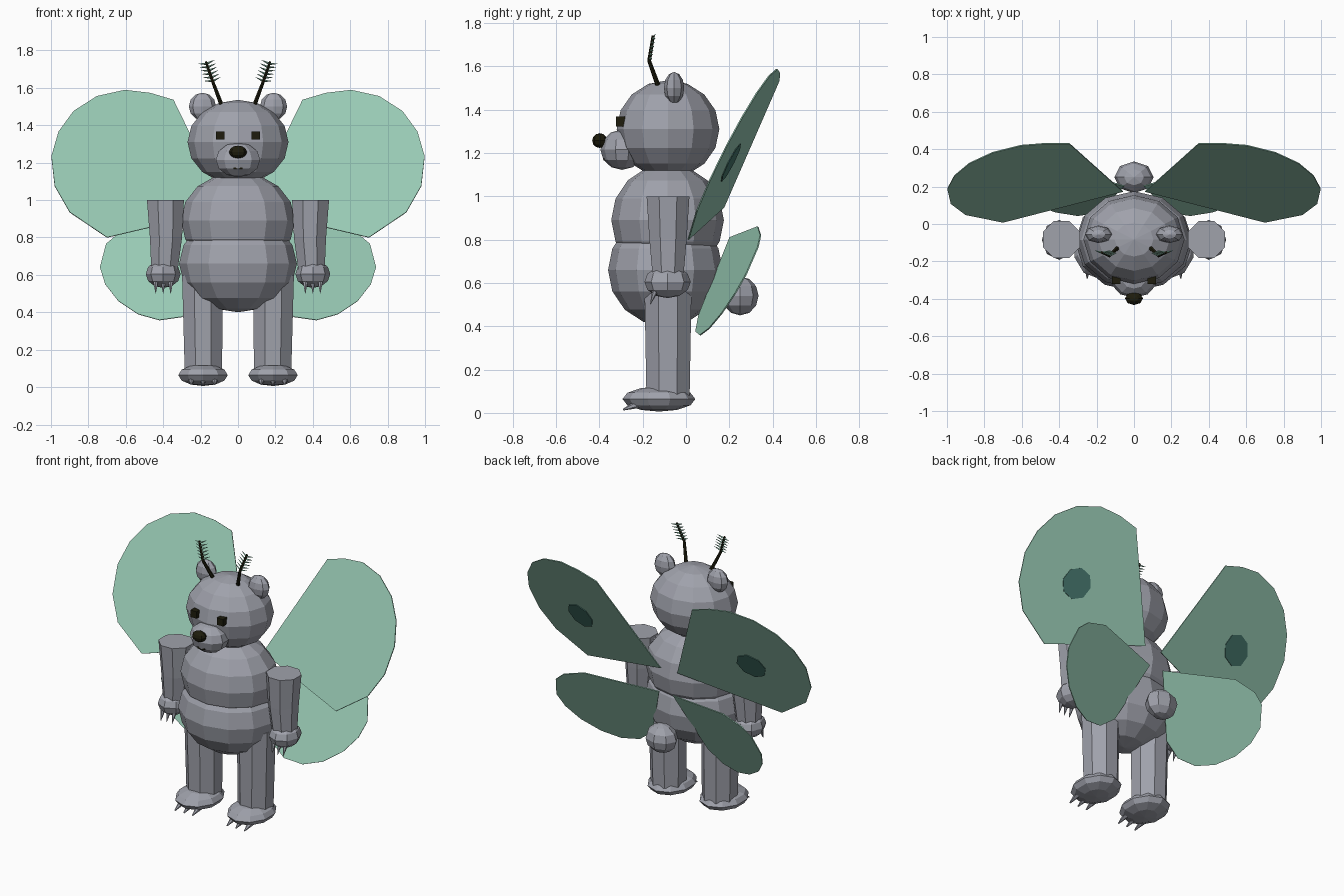
import bpy, bmesh, math
from mathutils import Vector, Matrix

cube = bpy.data.objects.get("Cube")
if cube:
    bpy.data.objects.remove(cube, do_unlink=True)


def material(name, colour):
    m = bpy.data.materials.new(name)
    m.use_nodes = True
    m.diffuse_color = (*colour, 1)
    bsdf = next(n for n in m.node_tree.nodes if n.type == 'BSDF_PRINCIPLED')
    bsdf.inputs["Base Color"].default_value = (*colour, 1)
    return m


FUR = material("grey fur", (0.35, 0.36, 0.41))
MINT = material("mint wing", (0.31, 0.58, 0.45))
TEAL = material("dark teal spot", (0.06, 0.18, 0.15))
BLACK = material("olive black", (0.013, 0.012, 0.004))


def finish(name, bm, mat):
    mesh = bpy.data.meshes.new(name)
    bm.to_mesh(mesh)
    bm.free()
    mesh.materials.append(mat)
    obj = bpy.data.objects.new(name, mesh)
    bpy.context.collection.objects.link(obj)
    return obj


def ellipsoid(name, centre, radii, mat=FUR, sides=12, rings=8):
    bm = bmesh.new()
    bmesh.ops.create_uvsphere(bm, u_segments=sides, v_segments=rings, radius=1,
                              matrix=Matrix.Translation(centre) @ Matrix.Diagonal((*radii, 1)))
    return finish(name, bm, mat)


def box(name, centre, size, mat):
    bm = bmesh.new()
    bmesh.ops.create_cube(bm, size=1, matrix=Matrix.Translation(centre) @ Matrix.Diagonal((*size, 1)))
    return finish(name, bm, mat)


def rod(name, start, end, r1, r2, mat=FUR, sides=6):
    a, b = Vector(start), Vector(end)
    turn = (b - a).to_track_quat('Z', 'Y').to_matrix().to_4x4()
    bm = bmesh.new()
    bmesh.ops.create_cone(bm, cap_ends=True, segments=sides, radius1=r1, radius2=r2,
                          depth=(b - a).length, matrix=Matrix.Translation((a + b) / 2) @ turn)
    return finish(name, bm, mat)


def limb(name, rings, y, sides=8):
    """Faceted limb through rings of (x, z, radius)."""
    bm = bmesh.new()
    loops = []
    for x, z, r in rings:
        angles = [(i + 0.5) * math.tau / sides for i in range(sides)]
        loops.append([bm.verts.new((x + r * math.cos(a), y + r * math.sin(a), z)) for a in angles])
    for low, high in zip(loops, loops[1:]):
        for i in range(sides):
            j = (i + 1) % sides
            bm.faces.new((low[i], low[j], high[j], high[i]))
    bm.faces.new(loops[0][::-1])
    bm.faces.new(loops[-1])
    return finish(name, bm, FUR)


def plate(name, outline, plane, side, mat, thickness, lift=0):
    """Thin panel with an (x, z) outline lying on a sloping plane."""
    a, b, c = plane
    bm = bmesh.new()
    bm.faces.new([bm.verts.new((side * x, a + b * z + c * x + lift, z)) for x, z in outline])
    obj = finish(name, bm, mat)
    mod = obj.modifiers.new("thickness", 'SOLIDIFY')
    mod.thickness = thickness
    mod.offset = 0
    return obj


# Body and head
ellipsoid("belly", (0, -0.095, 0.66), (0.315, 0.265, 0.26))
ellipsoid("chest", (0, -0.085, 0.89), (0.305, 0.26, 0.26))
ellipsoid("head", (0, -0.083, 1.31), (0.27, 0.237, 0.226))
ellipsoid("tail", (0, 0.25, 0.54), (0.105, 0.085, 0.09), sides=8, rings=6)

# Face
ellipsoid("muzzle", (0, -0.295, 1.215), (0.125, 0.1, 0.093), sides=10, rings=6)
ellipsoid("nose", (0, -0.398, 1.257), (0.048, 0.035, 0.034), BLACK, 8, 6)
box("mouth", (0, -0.37, 1.17), (0.05, 0.02, 0.01), BLACK)

UPPER_PLANE = (-0.296, 0.504, -0.139)
LOWER_PLANE = (-0.21, 0.496, 0.231)
UPPER = [(0.06, 0.95), (0.70, 0.80), (0.90, 0.935), (0.98, 1.075), (0.998, 1.235), (0.96, 1.365),
         (0.88, 1.475), (0.755, 1.555), (0.605, 1.588), (0.47, 1.572), (0.345, 1.535)]
LOWER = [(0.05, 0.81), (0.50, 0.86), (0.64, 0.82), (0.705, 0.765), (0.738, 0.64), (0.71, 0.55),
         (0.64, 0.46), (0.535, 0.39), (0.42, 0.358), (0.30, 0.375), (0.2, 0.45)]
SPOT = [(0.615 + 0.095 * math.cos(i * math.tau / 8), 1.155 + 0.087 * math.sin(i * math.tau / 8))
        for i in range(8)]

for side, word in ((1, "left"), (-1, "right")):
    ellipsoid(f"{word}_ear", (side * 0.19, -0.055, 1.5), (0.073, 0.047, 0.074), sides=8, rings=6)
    box(f"{word}_eye", (side * 0.095, -0.302, 1.345), (0.045, 0.04, 0.045), BLACK)

    # Arm, hand and claws
    limb(f"{word}_arm", [(side * 0.395, 0.58, 0.072), (side * 0.385, 0.8, 0.093),
                         (side * 0.388, 1.0, 0.107)], -0.083)
    ellipsoid(f"{word}_hand", (side * 0.4, -0.085, 0.605), (0.093, 0.107, 0.075), sides=8, rings=6)
    for i, x in enumerate((0.36, 0.4, 0.44)):
        rod(f"{word}_hand_claw_{i}", (side * x, -0.14, 0.57), (side * x, -0.165, 0.5), 0.016, 0.001)

    # Leg, foot and claws
    limb(f"{word}_leg", [(side * 0.185, 0.08, 0.108), (side * 0.19, 0.6, 0.118)], -0.083)
    ellipsoid(f"{word}_foot", (side * 0.187, -0.125, 0.064), (0.139, 0.168, 0.058), sides=10, rings=6)
    for i, x in enumerate((0.125, 0.187, 0.25)):
        rod(f"{word}_foot_claw_{i}", (side * x, -0.21, 0.045), (side * x, -0.29, 0.015), 0.022, 0.004)

    # Antenna with feathery barbs
    base = Vector((side * 0.085, -0.125, 1.5))
    bend = Vector((side * 0.132, -0.17, 1.625))
    tip = Vector((side * 0.172, -0.152, 1.74))
    rod(f"{word}_antenna_stalk", base, bend, 0.012, 0.009, BLACK)
    rod(f"{word}_antenna_tip", bend, tip, 0.009, 0.007, BLACK)
    for i in range(6):
        p = bend.lerp(tip, 0.1 + i * 0.16)
        for d in (-1, 1):
            end = p + Vector((d * 0.042, 0.012, 0.01 - d * side * 0.01))
            rod(f"{word}_antenna_barb_{i}", p, end, 0.007, 0.001, MINT, 4)

    # Wings
    plate(f"{word}_upper_wing", UPPER, UPPER_PLANE, side, MINT, 0.006)
    plate(f"{word}_lower_wing", LOWER, LOWER_PLANE, side, MINT, 0.006)
    plate(f"{word}_wing_spot", SPOT, UPPER_PLANE, side, TEAL, 0.004, lift=0.007)
